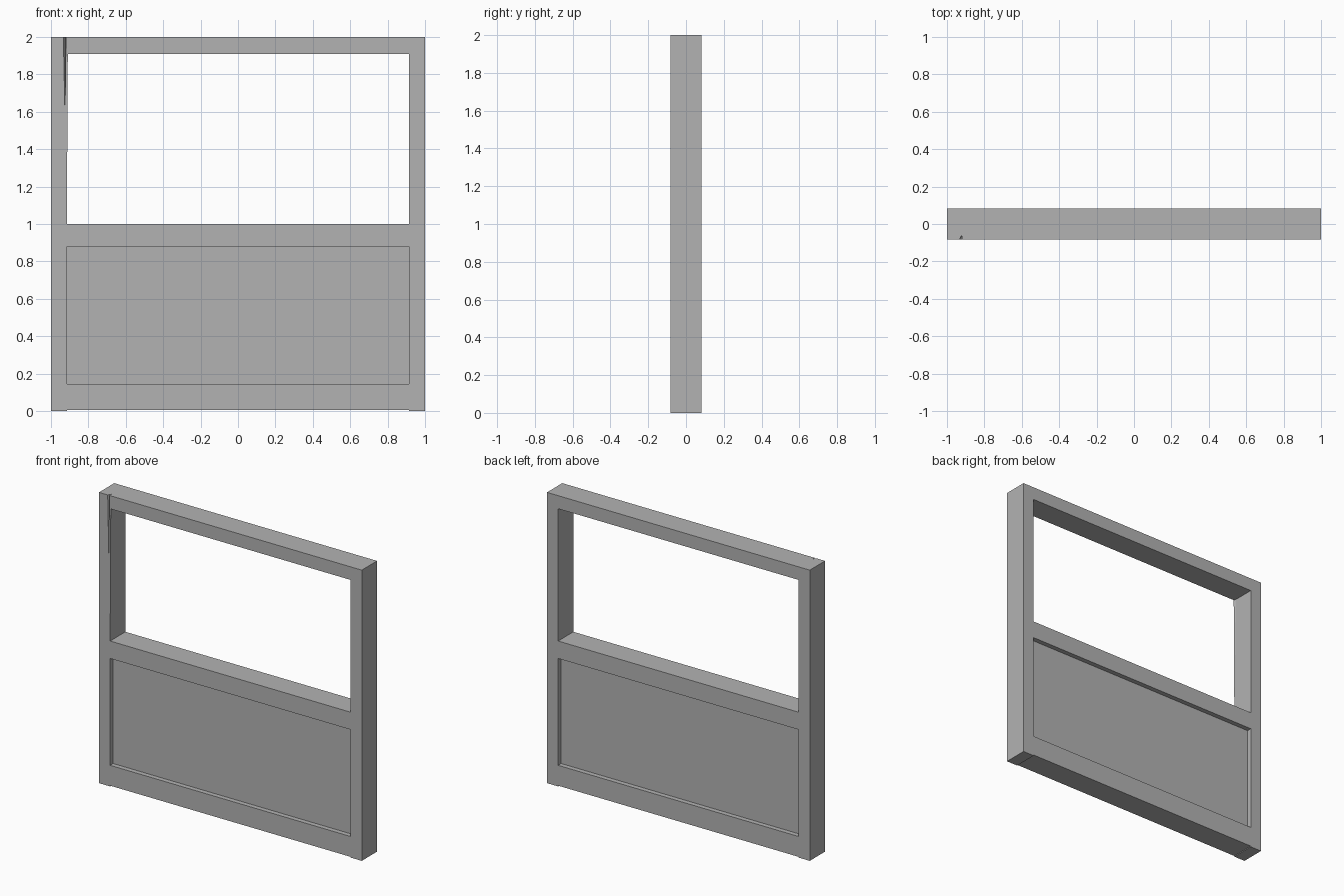
import bpy
import bmesh

cube = bpy.data.objects.get("Cube")
if cube:
    bpy.data.objects.remove(cube, do_unlink=True)

grey = bpy.data.materials.new("plain grey")
grey.use_nodes = True
colour = (0.45, 0.45, 0.45, 1)
grey.diffuse_color = colour
grey.node_tree.nodes["Principled BSDF"].inputs["Base Color"].default_value = colour

HALF = 0.083      # half the frame's thickness
INNER = 0.915     # inner edge of the stiles


def prism(name, bottom, top, z0, z1):
    """Join two matching outlines, given as xy corners, at two heights."""
    bm = bmesh.new()
    low = [bm.verts.new((x, y, z0)) for x, y in bottom]
    high = [bm.verts.new((x, y, z1)) for x, y in top]
    bm.faces.new(low)
    bm.faces.new(high)
    for i in range(len(low)):
        j = (i + 1) % len(low)
        bm.faces.new((low[i], low[j], high[j], high[i]))
    bmesh.ops.recalc_face_normals(bm, faces=bm.faces)
    mesh = bpy.data.meshes.new(name)
    bm.to_mesh(mesh)
    bm.free()
    mesh.materials.append(grey)
    obj = bpy.data.objects.new(name, mesh)
    bpy.context.collection.objects.link(obj)
    return obj


def board(name, x0, x1, z0, z1, half=HALF):
    outline = [(x0, -half), (x1, -half), (x1, half), (x0, half)]
    return prism(name, outline, outline, z0, z1)


# Upright stiles
board("left_stile", INNER, 1, 0, 2)
right_stile = board("right_stile", -1, -INNER, 0, 2)

# Rails between the stiles
board("bottom_rail", -INNER, INNER, 0.005, 0.145)
board("middle_rail", -INNER, INNER, 0.88, 1.0)
board("top_rail", -INNER, INNER, 1.91, 2)

# Recessed lower panel
board("lower_panel", -INNER, INNER, 0.145, 0.88, 0.05)

# Tapered split cut into the front of the right stile
split = prism("split_cutter",
              [(-0.926, -0.09), (-0.925, -0.09), (-0.925, -0.082)],
              [(-0.938, -0.09), (-0.919, -0.09), (-0.921, -0.06)],
              1.58, 2.01)
split.hide_render = True
split.hide_viewport = True
cut = right_stile.modifiers.new("split", "BOOLEAN")
cut.operation = "DIFFERENCE"
cut.object = split
cut.solver = "EXACT"

# Sliver pushed out beside the split
prism("splinter",
      [(-INNER, -HALF), (-0.914, -HALF), (-INNER, -0.08)],
      [(-INNER, -HALF), (-0.91, -HALF), (-INNER, -0.065)],
      1.19, 1.91)
